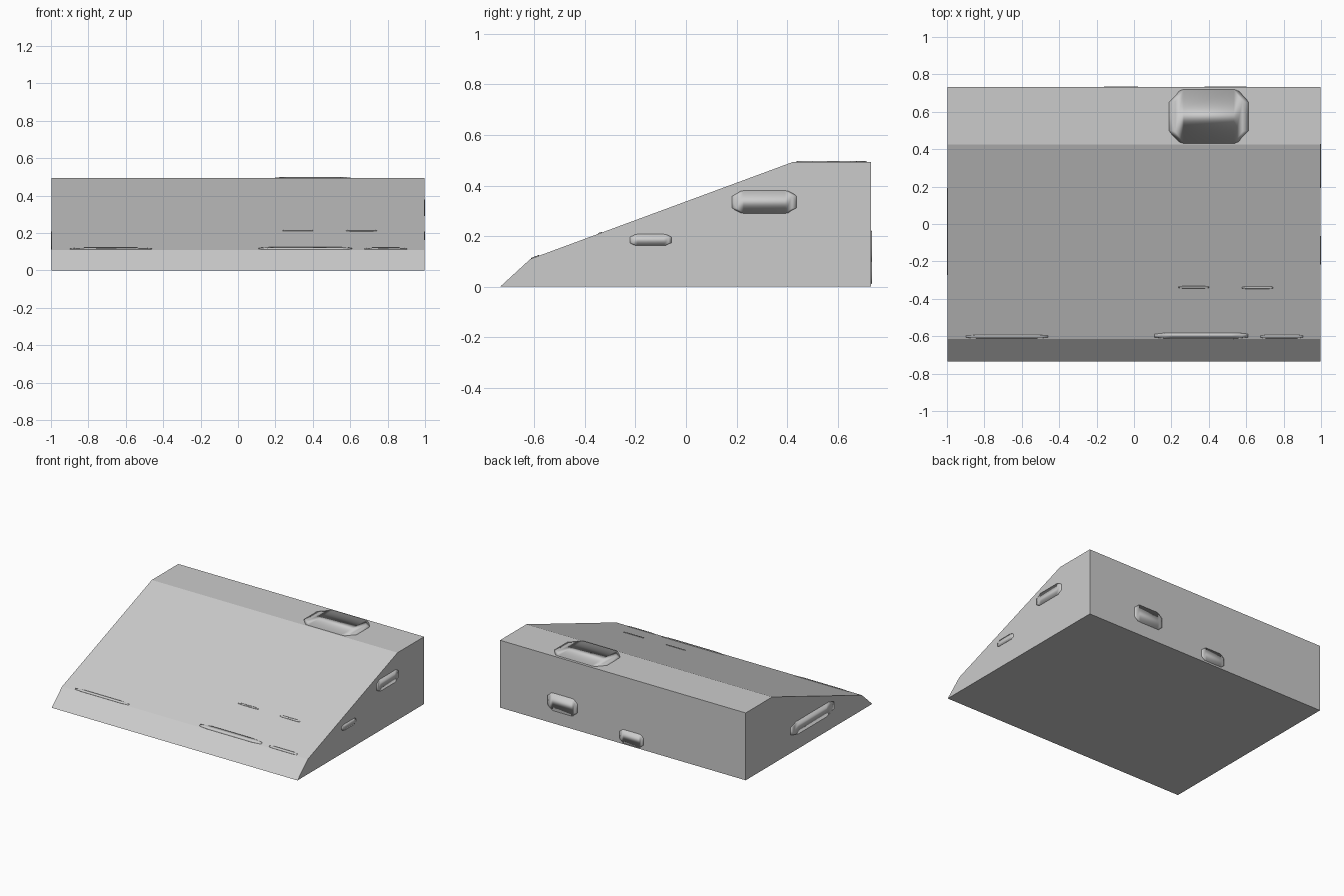
import bpy, bmesh
from mathutils import Vector, Matrix

if "Cube" in bpy.data.objects:
    bpy.data.objects.remove(bpy.data.objects["Cube"])


def make_object(name, bm, smooth=False):
    bmesh.ops.recalc_face_normals(bm, faces=bm.faces[:])
    for f in bm.faces:
        f.smooth = smooth
    mesh = bpy.data.meshes.new(name)
    bm.to_mesh(mesh)
    bm.free()
    ob = bpy.data.objects.new(name, mesh)
    bpy.context.collection.objects.link(ob)
    return ob


# Wedge body: side profile (y, z) extruded along x
profile = [(-0.735, 0), (-0.615, 0.11), (0.425, 0.494), (0.732, 0.494), (0.732, 0)]
bm = bmesh.new()
face = bm.faces.new([bm.verts.new((-0.997, y, z)) for y, z in profile])
ext = bmesh.ops.extrude_face_region(bm, geom=[face])
bmesh.ops.translate(bm, vec=(1.994, 0, 0),
                    verts=[v for v in ext["geom"] if isinstance(v, bmesh.types.BMVert)])
make_object("ramp_body", bm)


def swelling(name, centre, along, normal, length, width, height=0.004):
    """Shallow soft-shaded slab on a face, with tapered ends."""
    a, n = Vector(along).normalized(), Vector(normal).normalized()
    b = n.cross(a)
    bm = bmesh.new()
    rings = []
    for h, s, t in ((-0.002, 1.0, 0.9), (height, 0.78, 1.0)):
        outline = [(-1, -.55), (-.75, -1), (.75, -1), (1, -.55),
                   (1, .55), (.75, 1), (-.75, 1), (-1, .55)]
        rings.append([bm.verts.new((u * s * length / 2, v * t * width / 2, h))
                      for u, v in outline])
    low, top = rings
    for i in range(8):
        j = (i + 1) % 8
        bm.faces.new((low[i], low[j], top[j], top[i]))
    # strips across the top keep the shading gradient clean
    for q in ((0, 1, 6, 7), (1, 2, 5, 6), (2, 3, 4, 5)):
        bm.faces.new([top[i] for i in q])
    bm.faces.new(low)
    m = Matrix((a, b, n)).transposed().to_4x4()
    m.translation = Vector(centre)
    bm.transform(m)
    make_object(name, bm, True)


# Top, back and side swellings
X, Y = (1, 0, 0), (0, 1, 0)
swelling("top_swelling", (0.40, 0.575, 0.494), X, (0, 0, 1), 0.46, 0.29)
swelling("back_swelling_high", (0.49, 0.732, 0.16), X, Y, 0.26, 0.13)
swelling("back_swelling_low", (-0.07, 0.732, 0.06), X, Y, 0.21, 0.10)
swelling("right_swelling_large", (0.997, 0.31, 0.335), Y, X, 0.28, 0.09, 0.003)
swelling("right_swelling_small", (0.997, -0.14, 0.185), Y, X, 0.18, 0.045, 0.003)
swelling("left_swelling", (-0.997, -0.04, 0.16), Y, (-1, 0, 0), 0.55, 0.10, 0.003)

# Thin ridges on the slope
for i, (x, y, length, width) in enumerate([
        (-0.68, -0.602, 0.48, 0.02), (0.36, -0.597, 0.55, 0.035),
        (0.79, -0.602, 0.25, 0.02), (0.32, -0.338, 0.18, 0.012),
        (0.66, -0.340, 0.18, 0.015)]):
    z = 0.11 + (y + 0.615) * 0.384 / 1.04
    swelling(f"slope_ridge_{i + 1}", (x, y, z), X, (0, -0.384, 1.04), length, width, 0.003)
